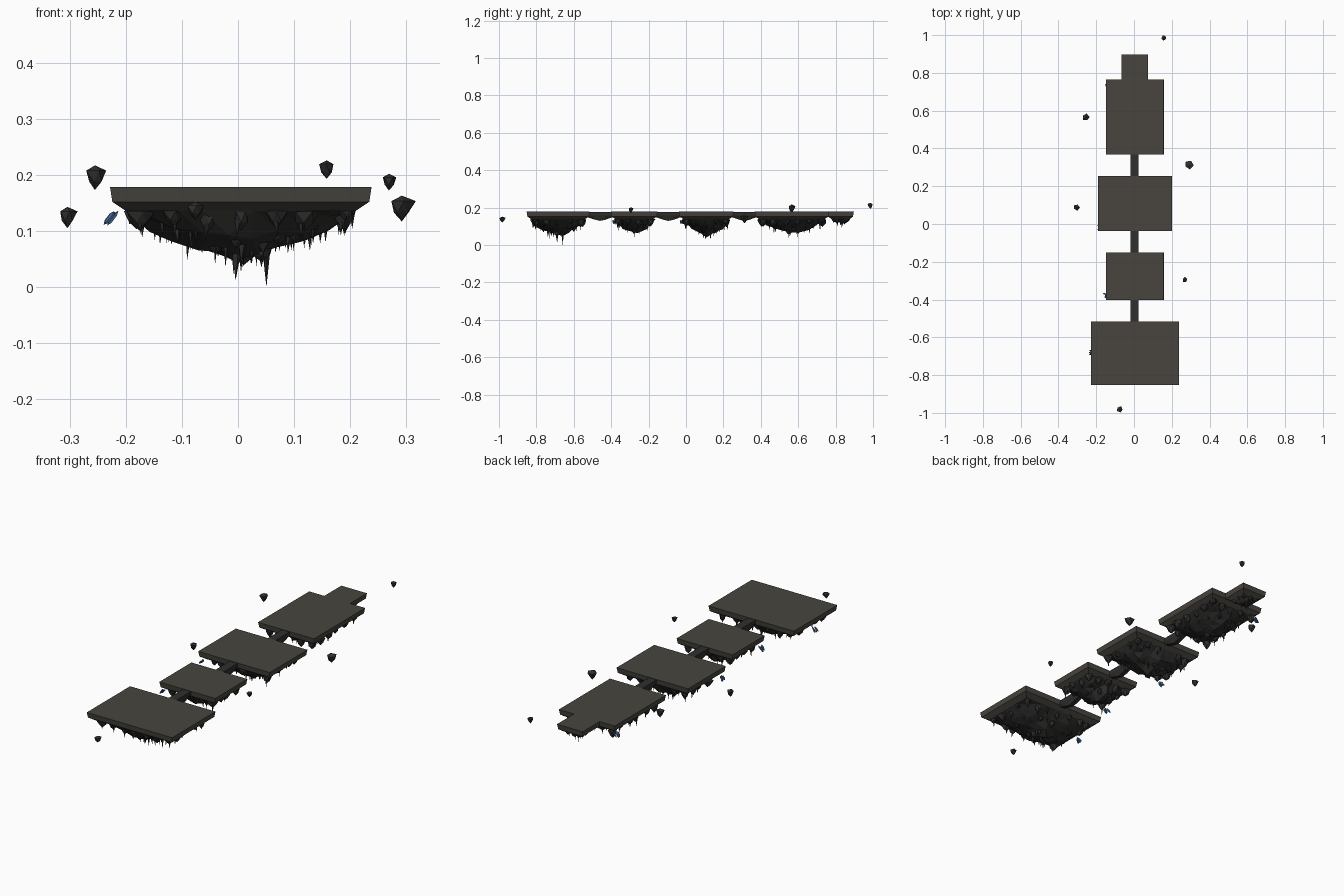
import bpy, bmesh, math, random
from mathutils import Vector, Matrix

if "Cube" in bpy.data.objects:
    bpy.data.objects.remove(bpy.data.objects["Cube"])

random.seed(7)
TOP, LIP, LEDGE = 0.178, 0.152, 0.136
CX = 0.005


def material(name, rgb):
    m = bpy.data.materials.new(name)
    m.diffuse_color = (*rgb, 1)
    m.use_nodes = True
    m.node_tree.nodes["Principled BSDF"].inputs["Base Color"].default_value = m.diffuse_color
    return m


STONE = material("stone_top", (0.065, 0.060, 0.050))
ROCK = material("dark_rock", (0.030, 0.029, 0.028))
BLUE = material("blue_crystal", (0.07, 0.16, 0.36))


def finish(bm, name, mat):
    bmesh.ops.recalc_face_normals(bm, faces=bm.faces)
    me = bpy.data.meshes.new(name)
    bm.to_mesh(me)
    bm.free()
    me.materials.append(mat)
    ob = bpy.data.objects.new(name, me)
    bpy.context.collection.objects.link(ob)
    return ob


def jit(a):
    return random.uniform(-a, a)


def slab(name, w, y0, y1):
    """Flat top with a thin rim and a bevelled underside."""
    bm = bmesh.new()
    rings = []
    for inset, z in ((0, TOP), (0.004, LIP), (0.028, LEDGE)):
        a, b, c = w / 2 - inset, y0 + inset, y1 - inset
        rings.append([bm.verts.new((CX + x, y, z)) for x, y in ((-a, b), (a, b), (a, c), (-a, c))])
    for lo, hi in zip(rings, rings[1:]):
        for i in range(4):
            j = (i + 1) % 4
            bm.faces.new((lo[i], lo[j], hi[j], hi[i]))
    bm.faces.new(rings[0])
    bm.faces.new(rings[-1])
    finish(bm, name, STONE)


def mound_z(u, v, depth):
    """Underside height at normalised position u, v in -1..1."""
    return LEDGE - depth * (max(0, 1 - abs(u)) ** 0.75) * (max(0, 1 - abs(v)) ** 0.6)


def mound(name, w, y0, y1, depth):
    """Hanging faceted body under a slab."""
    bm = bmesh.new()
    hx, hy, cy = w / 2 - 0.026, (y1 - y0) / 2 - 0.026, (y0 + y1) / 2
    nx, ny = max(3, round(w / 0.05)), max(3, round((y1 - y0) / 0.05))
    bmesh.ops.create_grid(bm, x_segments=nx, y_segments=ny, size=1)
    for v in bm.verts:
        x, y = v.co.x, v.co.y
        edge = max(abs(x), abs(y)) > 0.99
        z = LEDGE + 0.002 if edge else mound_z(x, y, depth) + jit(depth * 0.1)
        k = 0 if edge else 0.010
        v.co = (CX + x * hx + jit(k), cy + y * hy + jit(k), z)
    bmesh.ops.triangulate(bm, faces=bm.faces)
    finish(bm, name, ROCK)


def add_rock(bm, x, y, z0, z1, r):
    """Lumpy stone with a rounded top and pointed bottom, spanning z0..z1."""
    vs = bmesh.ops.create_icosphere(bm, subdivisions=1, radius=1)["verts"]
    spin = Matrix.Rotation(random.uniform(0, 6.28), 3, 'Z')
    mid = z0 + (z1 - z0) * 0.62
    for v in vs:
        p = spin @ v.co
        h = p.z
        k = r * random.uniform(0.85, 1.15) * (0.75 if h < -0.2 else 1.15)
        z = mid + h * ((z1 - mid) if h > 0 else (mid - z0))
        v.co = (x + p.x * k, y + p.y * k, z)


def add_spike(bm, x, y, z_top, z_tip, r):
    """Slender stalactite."""
    vs = [bm.verts.new((x + r * math.cos(a), y + r * math.sin(a), z_top))
          for a in (i * math.tau / 5 + jit(0.3) for i in range(5))]
    tip = bm.verts.new((x + jit(0.002), y + jit(0.002), z_tip))
    for i in range(5):
        bm.faces.new((vs[i], vs[(i + 1) % 5], tip))
    bm.faces.new(vs)


def dressing(name, w, y0, y1, depth):
    """Rim boulders and stalactites below one slab."""
    hx, hy, cy = w / 2 - 0.034, (y1 - y0) / 2 - 0.034, (y0 + y1) / 2
    bm = bmesh.new()
    sm = min(1, depth / 0.06)
    spikes = bmesh.new()
    nx, ny = max(2, round(w / 0.075)), max(2, round((y1 - y0) / 0.075))
    spots = [(-1 + 2 * i / nx, s) for i in range(nx + 1) for s in (-1, 1)]
    spots += [(s, -1 + 2 * j / ny) for j in range(1, ny) for s in (-1, 1)]
    for u, v in spots:
        k = random.uniform(0.86, 1.0)
        x, y = CX + u * k * hx, cy + v * k * hy
        low = LEDGE - random.uniform(0.018, 0.04) * sm
        add_rock(bm, x, y, low, LEDGE + 0.008, random.uniform(0.015, 0.025) * (0.6 + 0.4 * sm))
        if random.random() < 0.6:
            add_spike(spikes, x + jit(0.008), y + jit(0.008), low + 0.018,
                      low - random.uniform(0.005, 0.026) * sm, 0.006)
    for _ in range(int(w * (y1 - y0) * 260)):
        u, v = random.uniform(-0.75, 0.75), random.uniform(-0.75, 0.75)
        z = mound_z(u, v, depth)
        x, y = CX + u * hx, cy + v * hy
        if random.random() < 0.3:
            add_rock(bm, x, y, z - 0.012, z + 0.02, random.uniform(0.012, 0.02))
        tip = max(0.018, z - random.uniform(0.012, 0.034))
        add_spike(spikes, x, y, z + 0.012, tip, random.uniform(0.004, 0.008))
    finish(bm, name + "_boulders", ROCK)
    if name == "front_platform":  # the lowest point of the model
        add_spike(spikes, 0.05, -0.66, 0.07, 0.0, 0.008)
        add_spike(spikes, -0.003, -0.69, 0.06, 0.012, 0.008)
    finish(spikes, name + "_stalactites", ROCK)


# Platforms: width, y range, depth of the hanging rock
PLATFORMS = {
    "front_platform": (0.466, -0.852, -0.515, 0.095),
    "second_platform": (0.305, -0.402, -0.152, 0.075),
    "third_platform": (0.390, -0.038, 0.255, 0.092),
    "rear_platform": (0.305, 0.367, 0.765, 0.075),
    "rear_step": (0.140, 0.755, 0.897, 0.025),
}
for name, (w, y0, y1, depth) in PLATFORMS.items():
    slab(name, w, y0, y1)
    mound(name + "_underside", w, y0, y1, depth)
    dressing(name, w, y0, y1, depth)

# Narrow bridges with a sagging faceted belly
for n, (y0, y1) in enumerate(((-0.53, -0.39), (-0.165, -0.025), (0.243, 0.38))):
    bm = bmesh.new()
    rings = []
    for t, z in ((0, 0.15), (0.3, 0.136), (0.5, 0.129), (0.7, 0.135), (1, 0.15)):
        y = y0 + (y1 - y0) * t
        prof = ((-0.021, TOP - 0.002), (0.021, TOP - 0.002), (0.02, 0.158), (0.011, z), (-0.011, z), (-0.02, 0.158))
        rings.append([bm.verts.new((CX - 0.002 + x, y, zz)) for x, zz in prof])
    for a, b in zip(rings, rings[1:]):
        for i in range(6):
            j = (i + 1) % 6
            bm.faces.new((a[i], a[j], b[j], b[i]))
    bm.faces.new(rings[0])
    bm.faces.new(rings[-1])
    finish(bm, f"bridge_{n + 1}", ROCK)

# Floating stones: x, y, bottom, top, radius
for n, (x, y, z0, z1, r) in enumerate((
        (0.158, 0.986, 0.193, 0.226, 0.014), (-0.255, 0.565, 0.173, 0.217, 0.018),
        (0.292, 0.313, 0.117, 0.163, 0.022), (-0.304, 0.088, 0.105, 0.143, 0.016),
        (0.269, -0.295, 0.172, 0.202, 0.013), (-0.076, -0.982, 0.120, 0.152, 0.017))):
    bm = bmesh.new()
    add_rock(bm, x, y, z0, z1, r)
    finish(bm, f"floating_stone_{n + 1}", ROCK)

# Crystal clusters leaning outwards under the left rims: double-pointed prisms
for n, (x, y) in enumerate(((-0.228, -0.68), (-0.148, -0.38), (-0.185, -0.02), (-0.138, 0.735))):
    bm = bmesh.new()
    for k in range(4):
        axis = Vector((-0.65 + jit(0.1), jit(0.35), -0.75))
        rot = axis.to_track_quat('Z', 'Y').to_matrix().to_4x4()
        base = Vector((x + jit(0.006), y + (k - 1.5) * 0.006, 0.123))
        scale = Matrix.Diagonal((0.0045, 0.0045, random.uniform(0.013, 0.018), 1))
        bmesh.ops.create_uvsphere(bm, u_segments=5, v_segments=3, radius=1,
                                  matrix=Matrix.Translation(base) @ rot @ scale)
    finish(bm, f"crystal_cluster_{n + 1}", BLUE)
